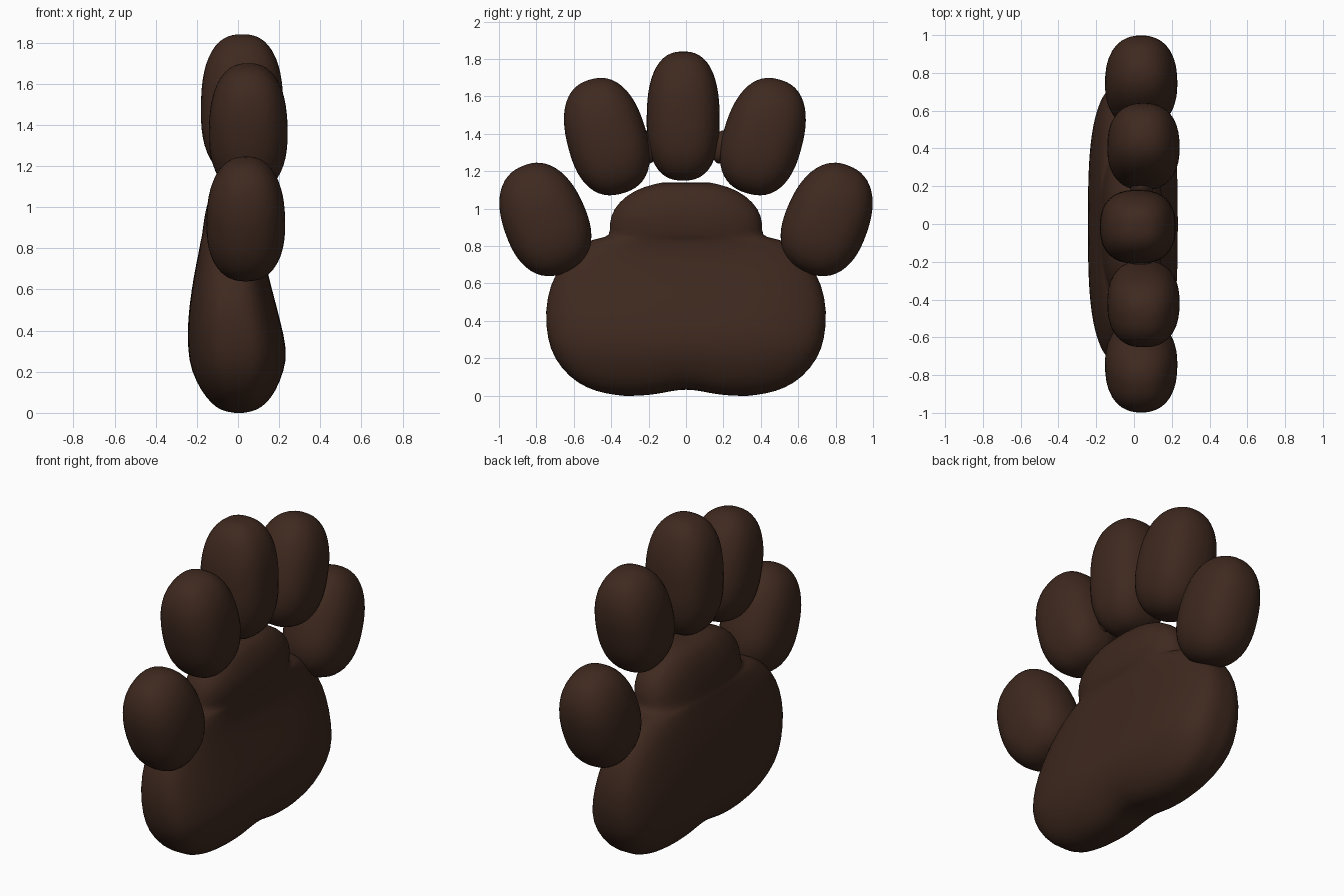
import bpy, bmesh, math
from mathutils import Vector, Matrix

if "Cube" in bpy.data.objects:
    bpy.data.objects.remove(bpy.data.objects["Cube"])

brown = bpy.data.materials.new("dark brown")
brown.diffuse_color = (0.049, 0.022, 0.0135, 1)
brown.use_nodes = True
brown.node_tree.nodes["Principled BSDF"].inputs["Base Color"].default_value = brown.diffuse_color


def finish(name, bm):
    bmesh.ops.recalc_face_normals(bm, faces=bm.faces)
    mesh = bpy.data.meshes.new(name)
    bm.to_mesh(mesh)
    bm.free()
    mesh.materials.append(brown)
    mesh.polygons.foreach_set("use_smooth", [True] * len(mesh.polygons))
    obj = bpy.data.objects.new(name, mesh)
    bpy.context.collection.objects.link(obj)
    return obj


def pad(name, centre, half, tilt=0, power=2.4, taper=0.0):
    """Plump rounded pad, tilted in the y-z plane (positive leans to +y)."""
    bm = bmesh.new()
    bmesh.ops.create_uvsphere(bm, u_segments=40, v_segments=28, radius=1)
    for v in bm.verts:
        n = sum(abs(c) ** power for c in v.co) ** (1 / power)
        p = v.co / n
        k = 1 - taper * p.z
        v.co = Vector((p.x * half[0] * k, p.y * half[1] * k, p.z * half[2]))
    bm.transform(Matrix.Translation(centre) @ Matrix.Rotation(-math.radians(tilt), 4, 'X'))
    return finish(name, bm)


# palm: stacked rounded sections (z, half width in y, x min, x max)
sections = [
    (-0.002, 0.32, -0.04, 0.05), (0.010, 0.43, -0.09, 0.095),
    (0.04, 0.53, -0.13, 0.14), (0.10, 0.625, -0.18, 0.185),
    (0.20, 0.705, -0.228, 0.225), (0.30, 0.74, -0.244, 0.24),
    (0.45, 0.755, -0.245, 0.205), (0.60, 0.725, -0.225, 0.165),
    (0.70, 0.665, -0.208, 0.14), (0.77, 0.60, -0.193, 0.128),
    (0.82, 0.545, -0.184, 0.13), (0.842, 0.47, -0.18, 0.135),
    (0.852, 0.40, -0.176, 0.142), (0.92, 0.412, -0.168, 0.155),
    (1.00, 0.388, -0.155, 0.15), (1.07, 0.32, -0.13, 0.125),
    (1.118, 0.23, -0.095, 0.095), (1.141, 0.12, -0.04, 0.05)]
SEG = 64


def notch(y, z):
    """Shallow dip between the two heel lobes."""
    return 0.034 * math.exp(-(y / 0.15) ** 2) * max(0, 1 - max(z, 0) / 0.3)


bm = bmesh.new()
rings = []
for z, hy, x0, x1 in sections:
    power = 2.6 if z > 0.8 else 3.1
    ring = []
    for i in range(SEG):
        a = 2 * math.pi * i / SEG
        c, s = math.cos(a), math.sin(a)
        n = (abs(c) ** power + abs(s) ** power) ** (1 / power)
        y = hy * s / n
        ring.append(bm.verts.new(((x0 + x1) / 2 + (x1 - x0) / 2 * c / n, y, z + notch(y, z))))
    rings.append(ring)
for lo, hi in zip(rings, rings[1:]):
    for i in range(SEG):
        j = (i + 1) % SEG
        bm.faces.new((lo[i], lo[j], hi[j], hi[i]))
# close top and bottom with strips running across the pad
for ring in (rings[0], rings[-1]):
    q = SEG // 4
    for k in range(q, 3 * q):
        a, b = ring[k], ring[k + 1]
        c, d = ring[(2 * q - k - 1) % SEG], ring[(2 * q - k) % SEG]
        corners = list(dict.fromkeys((a, b, c, d)))
        bm.faces.new(corners)
palm = finish("palm_pad", bm)
sub = palm.modifiers.new("soften", 'SUBSURF')
sub.levels = sub.render_levels = 1

# toes
pad("middle_toe", (0.02, -0.015, 1.495), (0.20, 0.195, 0.345), 0, 2.5, 0.03)
for side, label in ((-1, "left"), (1, "right")):
    inner_y = -0.426 if side < 0 else 0.414
    pad(label + "_inner_toe", (0.05, inner_y, 1.386), (0.191, 0.212, 0.316), side * 16, 2.4, 0.04)
    pad(label + "_outer_toe", (0.038, side * 0.757, 0.944), (0.191, 0.222, 0.307), side * 22, 2.35, 0.05)
    # small webs joining neighbouring toes
    pad(label + "_toe_web", (0.04, side * 0.2 - 0.01, 1.33), (0.06, 0.05, 0.09), side * 10, 2)
